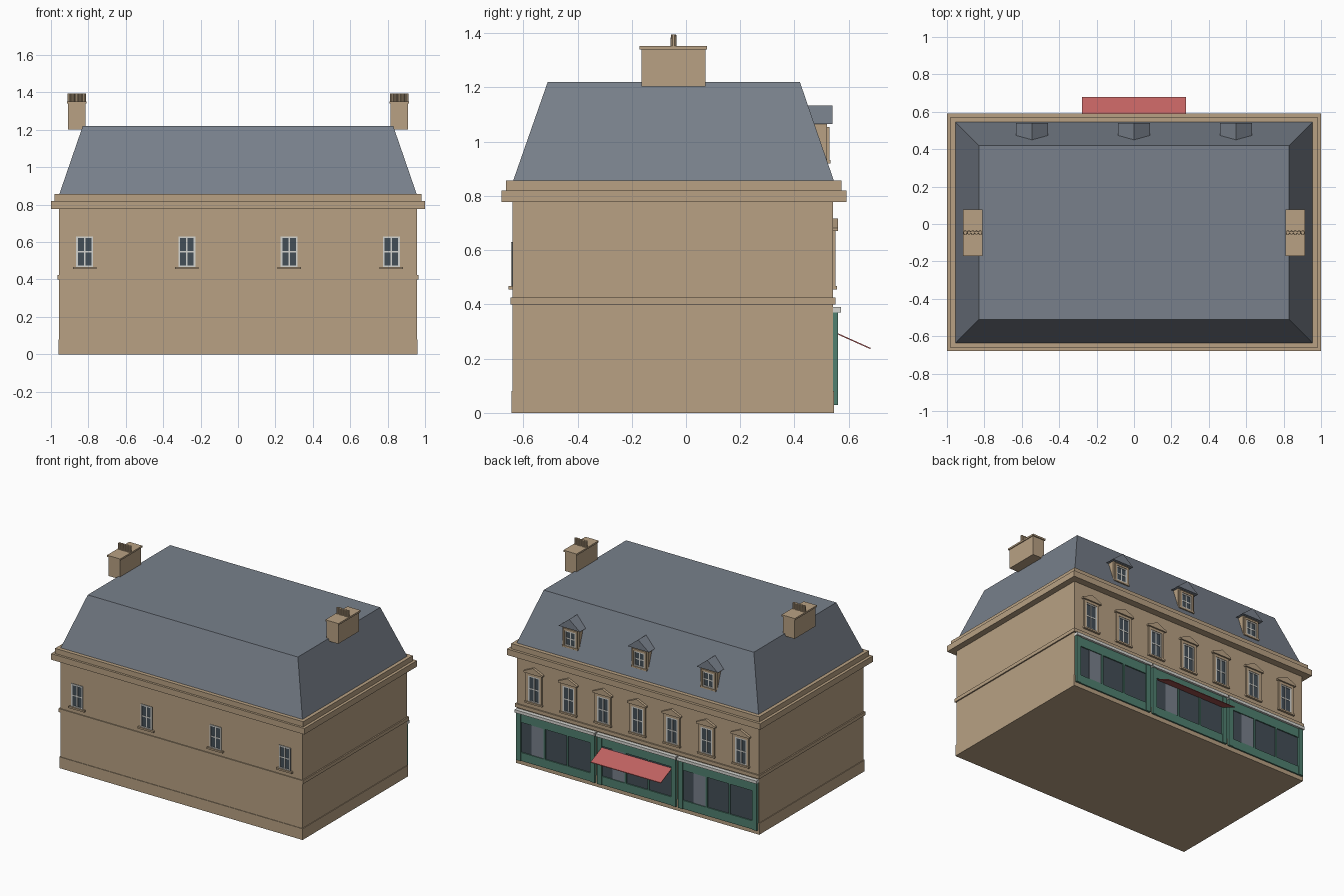
import bpy, bmesh, math
from mathutils import Matrix, Vector

if "Cube" in bpy.data.objects:
    bpy.data.objects.remove(bpy.data.objects["Cube"])


def material(name, r, g, b):
    m = bpy.data.materials.new(name)
    lin = [(c / 255 / 12.92) if c < 10 else ((c / 255 + 0.055) / 1.055) ** 2.4 for c in (r, g, b)]
    m.diffuse_color = (*lin, 1)
    m.use_nodes = True
    m.node_tree.nodes["Principled BSDF"].inputs["Base Color"].default_value = m.diffuse_color
    return m


STONE = material("tan_stone", 184, 161, 131)
SLATE = material("grey_slate", 120, 128, 139)
GLASS = material("dark_glass", 67, 78, 87)
WHITE = material("off_white_paint", 212, 212, 207)
GREEN = material("shop_green", 80, 128, 112)
RED = material("awning_red", 192, 98, 97)


def finish(name, bm, mat):
    bmesh.ops.recalc_face_normals(bm, faces=bm.faces)
    me = bpy.data.meshes.new(name)
    bm.to_mesh(me)
    bm.free()
    me.materials.append(mat)
    ob = bpy.data.objects.new(name, me)
    bpy.context.collection.objects.link(ob)
    return ob


def add_box(bm, x0, x1, y0, y1, z0, z1):
    size = Matrix.Diagonal((x1 - x0, y1 - y0, z1 - z0, 1))
    mid = Matrix.Translation(((x0 + x1) / 2, (y0 + y1) / 2, (z0 + z1) / 2))
    return bmesh.ops.create_cube(bm, size=1, matrix=mid @ size)["verts"]


def boxes(name, mat, items):
    bm = bmesh.new()
    for b in items:
        add_box(bm, *b)
    return finish(name, bm, mat)


def prism(name, mat, profile, offset):
    """Extrude a flat 3D outline along an offset vector."""
    bm = bmesh.new()
    f = bm.faces.new([bm.verts.new(p) for p in profile])
    ext = bmesh.ops.extrude_face_region(bm, geom=[f])["geom"]
    bmesh.ops.translate(bm, vec=Vector(offset),
                        verts=[v for v in ext if isinstance(v, bmesh.types.BMVert)])
    return finish(name, bm, mat)


def outward(y, side, a, b):
    """y range from depth a to b, measured outward from a wall at y."""
    return tuple(sorted((y + side * a, y + side * b)))


def sash_window(name, x, w, z0, z1, y, side):
    """Glass plate with a painted frame, one upright and one rail."""
    h, t, zm = w / 2, 0.009, (z0 + z1) / 2
    boxes(name + "_glass", GLASS, [(x - h, x + h, *outward(y, side, -0.004, 0.002), z0, z1)])
    d, thin = outward(y, side, -0.004, 0.006), outward(y, side, -0.004, 0.004)
    boxes(name + "_frame", WHITE, [
        (x - h, x - h + t, *d, z0, z1), (x + h - t, x + h, *d, z0, z1),
        (x - h, x + h, *d, z0, z0 + t), (x - h, x + h, *d, z1 - t, z1),
        (x - 0.004, x + 0.004, *thin, z0, z1), (x - h, x + h, *thin, zm - 0.004, zm + 0.004)])


def surround(name, x, w, z0, z1, y, t, depth):
    """Stone architrave round an opening."""
    h = w / 2
    boxes(name, STONE, [(x - h - t, x - h, y - 0.005, y + depth, z0, z1 + t),
                        (x + h, x + h + t, y - 0.005, y + depth, z0, z1 + t),
                        (x - h, x + h, y - 0.005, y + depth, z1, z1 + t)])


BACK, FACADE = -0.64, 0.542

# Walls, plinth, string course and cornice
boxes("walls", STONE, [(-0.956, 0.956, BACK, FACADE, 0, 0.80)])
boxes("plinth", STONE, [(-0.961, 0.961, -0.644, 0.546, 0, 0.08)])
boxes("string_course", STONE, [(-0.965, 0.965, -0.647, 0.552, 0.40, 0.425)])
boxes("lower_cornice", STONE, [(-1.0, 1.0, -0.68, 0.592, 0.777, 0.82)])
boxes("upper_cornice", STONE, [(-0.98, 0.98, -0.664, 0.573, 0.82, 0.857)])

# Hipped roof with a flat top
bm = bmesh.new()
for v in add_box(bm, -0.955, 0.955, -0.637, 0.545, 0.857, 1.22):
    if v.co.z > 1:
        v.co.x *= 0.83 / 0.955
        v.co.y = 0.42 if v.co.y > 0 else -0.51
finish("roof", bm, SLATE)

# Chimneys with a row of pots
for s, side in ((-1, "left"), (1, "right")):
    cx = 0.862 * s
    boxes(side + "_chimney", STONE, [(cx - 0.046, cx + 0.046, -0.165, 0.071, 1.203, 1.342)])
    boxes(side + "_chimney_cap", STONE, [(cx - 0.052, cx + 0.052, -0.172, 0.078, 1.34, 1.352)])
    bm = bmesh.new()
    for i in range(-2, 3):
        bmesh.ops.create_cone(bm, cap_ends=True, segments=10, radius1=0.011, radius2=0.010, depth=0.045,
                              matrix=Matrix.Translation((cx + 0.02 * i, -0.046, 1.3725)))
    finish(side + "_chimney_pots", bm, STONE)

# Plain windows on the front (-y) wall
for i, x in enumerate((-0.82, -0.273, 0.273, 0.82)):
    sash_window(f"rear_window_{i}", x, 0.09, 0.466, 0.63, BACK, -1)
    boxes(f"rear_sill_{i}", STONE, [(x - 0.063, x + 0.063, -0.655, BACK + 0.005, 0.455, 0.467)])

# Seven facade windows with surrounds, sills and pediments
for i in range(7):
    x = 0.2725 * (i - 3)
    sash_window(f"facade_window_{i}", x, 0.09, 0.466, 0.652, FACADE, 1)
    surround(f"facade_surround_{i}", x, 0.09, 0.466, 0.652, FACADE, 0.018, 0.009)
    boxes(f"facade_sill_{i}", STONE, [(x - 0.068, x + 0.068, FACADE - 0.005, 0.557, 0.455, 0.467)])
    boxes(f"facade_lintel_{i}", STONE, [(x - 0.075, x + 0.075, FACADE - 0.005, 0.56, 0.671, 0.682)])
    prism(f"facade_pediment_{i}", STONE,
          [(x - 0.075, FACADE - 0.005, 0.682), (x + 0.075, FACADE - 0.005, 0.682),
           (x, FACADE - 0.005, 0.716)], (0, 0.023, 0))

# Dormers: stone box, window, gabled slate roof
for i, x in enumerate((-0.545, 0, 0.545)):
    boxes(f"dormer_body_{i}", STONE, [(x - 0.066, x + 0.066, 0.43, 0.52, 0.915, 1.07)])
    sash_window(f"dormer_window_{i}", x, 0.086, 0.932, 1.04, 0.52, 1)
    surround(f"dormer_surround_{i}", x, 0.086, 0.925, 1.04, 0.52, 0.014, 0.01)
    boxes(f"dormer_sill_{i}", STONE, [(x - 0.062, x + 0.062, 0.515, 0.532, 0.92, 0.932)])
    prism(f"dormer_roof_{i}", SLATE,
          [(x - 0.085, 0.54, 1.065), (x + 0.085, 0.54, 1.065), (x, 0.54, 1.133)], (0, -0.12, 0))

# Three shopfronts
for i, x in enumerate((-0.64, 0, 0.64)):
    l, r, y0, y1 = x - 0.311, x + 0.311, FACADE - 0.005, 0.556
    boxes(f"shop_frame_{i}", GREEN, [
        (l + 0.035, r - 0.035, y0, y1, 0.03, 0.09), (l + 0.035, r - 0.035, y0, y1, 0.305, 0.37),
        (l, l + 0.035, y0, 0.561, 0.03, 0.37), (r - 0.035, r, y0, 0.561, 0.03, 0.37)]
        + [(x + m - 0.006, x + m + 0.006, y0, y1, 0.09, 0.305) for m in (-0.09, 0.09)])
    boxes(f"shop_glass_{i}", GLASS, [(l + 0.035, r - 0.035, y0, 0.548, 0.09, 0.305)])
    boxes(f"shop_door_panel_{i}", SLATE, [(x + 0.1, x + 0.197, 0.546, 0.55, 0.09, 0.305)])
    boxes(f"shop_cornice_{i}", WHITE, [(l - 0.004, r + 0.004, y0, 0.571, 0.37, 0.391)])

# Sloping awning over the middle shop
prism("awning", RED, [(-0.277, 0.555, 0.296), (-0.277, 0.68, 0.240),
                      (-0.277, 0.68, 0.235), (-0.277, 0.555, 0.291)], (0.554, 0, 0))
